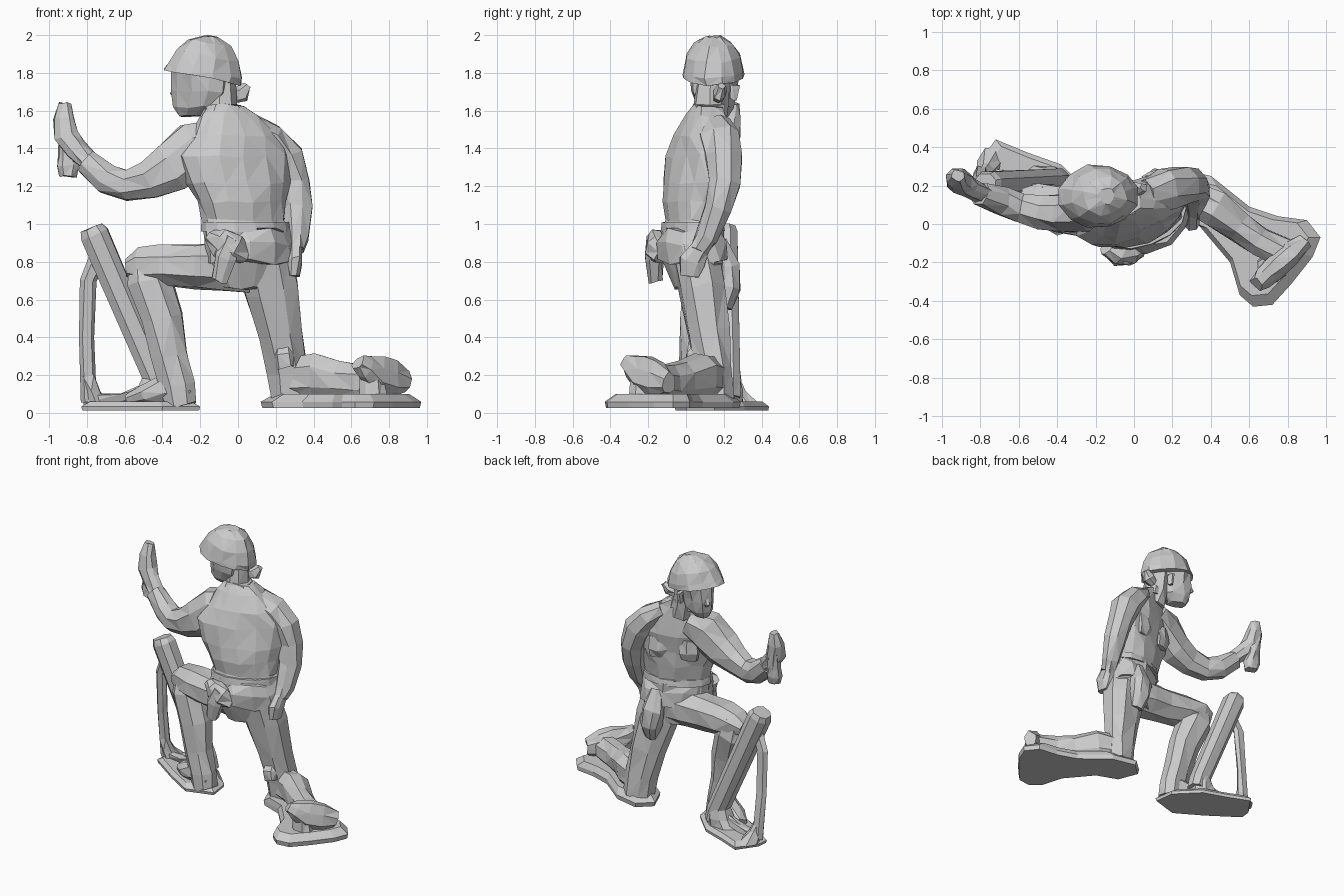
import bpy, bmesh, math, random
from mathutils import Vector
random.seed(4)


def finish(name, bm):
    bmesh.ops.recalc_face_normals(bm, faces=bm.faces)
    me = bpy.data.meshes.new(name)
    bm.to_mesh(me)
    bm.free()
    ob = bpy.data.objects.new(name, me)
    bpy.context.collection.objects.link(ob)
    return ob


def loft(name, rings, n=8, u=(0, 1, 0), axis=None, power=0.9, jitter=0.008):
    """Flat-faced skin over elliptical rings (x, y, z, radius along u, other radius)."""
    bm = bmesh.new()
    pts = [Vector(r[:3]) for r in rings]
    loops = []
    for i, r in enumerate(rings):
        t = Vector(axis) if axis else pts[min(i + 1, len(pts) - 1)] - pts[max(i - 1, 0)]
        t.normalize()
        a = Vector(u)
        a = (a - t * a.dot(t)).normalized()
        b = t.cross(a)
        loop = []
        for k in range(n):
            w = 2 * math.pi * (k + 0.5) / n
            c, s = math.cos(w), math.sin(w)
            c = math.copysign(abs(c) ** power, c)
            s = math.copysign(abs(s) ** power, s)
            j = Vector([random.uniform(-jitter, jitter) for _ in range(3)])
            loop.append(bm.verts.new(pts[i] + a * c * r[3] + b * s * r[4] + j))
        loops.append(loop)
    for p, q in zip(loops, loops[1:]):
        for k in range(n):
            bm.faces.new((p[k], p[(k + 1) % n], q[(k + 1) % n], q[k]))
    bm.faces.new(loops[0])
    bm.faces.new(loops[-1])
    bmesh.ops.triangulate(bm, faces=[f for f in bm.faces if len(f.verts) == 4])
    return finish(name, bm)


def slab(name, outline, z0, z1, shrink):
    """Ground patch: outline raised with a sloped rim."""
    bm = bmesh.new()
    c = Vector((sum(p[0] for p in outline), sum(p[1] for p in outline))) / len(outline)
    loops = []
    for z, s in ((z0, 0.98), (z0 + (z1 - z0) * 0.45, 1.0), (z1, shrink)):
        loops.append([bm.verts.new((c.x + (p[0] - c.x) * s, c.y + (p[1] - c.y) * s, z))
                      for p in outline])
    n = len(outline)
    for p, q in zip(loops, loops[1:]):
        for k in range(n):
            bm.faces.new((p[k], p[(k + 1) % n], q[(k + 1) % n], q[k]))
    bm.faces.new(loops[0])
    bm.faces.new(loops[-1])
    bmesh.ops.triangulate(bm, faces=[f for f in bm.faces if len(f.verts) > 4])
    return finish(name, bm)


def heading(deg):
    return (math.cos(math.radians(deg)), math.sin(math.radians(deg)), 0)


UP = (0, 0, 1)

# Ground patches
slab("rear_base", [(0.12, 0.2), (0.22, 0.29), (0.4, 0.25), (0.6, 0.09), (0.75, 0.04),
     (0.9, 0.02), (0.97, -0.07), (0.93, -0.17), (0.82, -0.31), (0.72, -0.42), (0.62, -0.43),
     (0.55, -0.37), (0.5, -0.2), (0.34, -0.01), (0.18, 0.05)], 0.025, 0.1, 0.84)
slab("front_base", [(-0.2, 0.0), (-0.4, -0.06), (-0.6, 0.06), (-0.83, 0.22), (-0.82, 0.3),
     (-0.72, 0.44), (-0.55, 0.37), (-0.38, 0.31), (-0.22, 0.15)], 0.012, 0.06, 0.85)

# Torso, shirt hem, belt
loft("torso", [(0.05, 0.05, 0.66, 0.16, 0.1), (0.06, 0.04, 0.8, 0.24, 0.14),
     (0.05, 0.03, 0.95, 0.24, 0.14), (0.03, 0.04, 1.02, 0.23, 0.14),
     (0.02, 0.04, 1.12, 0.25, 0.15), (0.0, 0.05, 1.22, 0.285, 0.15),
     (-0.02, 0.07, 1.36, 0.31, 0.145), (-0.01, 0.085, 1.47, 0.25, 0.125),
     (-0.04, 0.1, 1.57, 0.16, 0.095), (-0.07, 0.11, 1.62, 0.11, 0.08)],
     14, heading(20), UP, 0.95, 0.01)
loft("shirt_hem", [(0.06, 0.035, 0.8, 0.25, 0.165), (0.06, 0.025, 0.9, 0.25, 0.17),
     (0.05, 0.03, 0.97, 0.235, 0.15)], 12, heading(22), UP, 0.95, 0.015)
loft("belt", [(0.04, 0.035, 0.96, 0.245, 0.155), (0.04, 0.035, 1.01, 0.24, 0.15)],
     14, heading(20), UP, 0.95, 0.003)
loft("collar", [(-0.07, 0.11, 1.57, 0.13, 0.1), (-0.08, 0.115, 1.63, 0.1, 0.085)],
     10, heading(15), UP)
for side, x, y in (("left", -0.13, 0.15), ("right", 0.08, 0.21)):
    loft(side + "_chest_pocket", [(x, y, 1.18, 0.06, 0.02), (x, y, 1.24, 0.075, 0.04),
         (x, y, 1.33, 0.07, 0.03)], 6, heading(15), UP)

# Gear at the waist
loft("back_pouch", [(0.03, -0.12, 0.83, 0.05, 0.05), (-0.02, -0.15, 0.87, 0.07, 0.065),
     (-0.09, -0.15, 0.9, 0.08, 0.065), (-0.14, -0.12, 0.94, 0.04, 0.04)], 8, UP)
loft("back_holster", [(-0.03, -0.16, 0.92, 0.045, 0.05), (-0.07, -0.17, 0.82, 0.05, 0.06),
     (-0.1, -0.16, 0.7, 0.04, 0.045)])
loft("thigh_bag", [(0.12, 0.17, 0.9, 0.05, 0.05), (0.12, 0.22, 0.77, 0.065, 0.08),
     (0.14, 0.22, 0.66, 0.07, 0.075), (0.15, 0.2, 0.56, 0.04, 0.05)])

# Head and helmet
face = heading(150)
loft("neck", [(-0.06, 0.11, 1.5, 0.1, 0.1), (-0.09, 0.13, 1.62, 0.09, 0.085),
     (-0.1, 0.14, 1.76, 0.09, 0.085)], 8, face, UP)
loft("head", [(-0.25, 0.175, 1.57, 0.07, 0.05), (-0.22, 0.16, 1.62, 0.13, 0.085),
     (-0.2, 0.15, 1.7, 0.16, 0.1), (-0.19, 0.15, 1.82, 0.165, 0.12)], 10, face, UP)
loft("nose", [(-0.31, 0.215, 1.75, 0.02, 0.015), (-0.33, 0.225, 1.69, 0.03, 0.022),
     (-0.315, 0.215, 1.66, 0.015, 0.015)], 6, face, UP, jitter=0.002)
loft("ear", [(-0.13, 0.25, 1.66, 0.02, 0.015), (-0.13, 0.255, 1.74, 0.03, 0.02)], 6)
tilt = Vector((0.2, 0, 1)).normalized()
dome = [(0, 0.212, 0.165), (0.04, 0.203, 0.158), (0.12, 0.175, 0.142),
        (0.185, 0.115, 0.1), (0.22, 0.04, 0.04)]
loft("helmet", [(*(Vector((-0.187, 0.145, 1.775)) + tilt * h), a, b) for h, a, b in dome],
     12, (1, 0, 0), tilt, 1.0)
loft("strap_end", [(-0.04, 0.17, 1.67, 0.03, 0.04), (0.02, 0.18, 1.69, 0.035, 0.05),
     (0.05, 0.19, 1.73, 0.02, 0.025)], 6)

# Raised arm with a shell in the hand
loft("left_arm", [(-0.1, 0.09, 1.45, 0.11, 0.11), (-0.22, 0.065, 1.4, 0.115, 0.155),
     (-0.35, 0.055, 1.295, 0.105, 0.135), (-0.47, 0.06, 1.23, 0.09, 0.105),
     (-0.59, 0.085, 1.205, 0.085, 0.09), (-0.69, 0.12, 1.24, 0.08, 0.085),
     (-0.8, 0.155, 1.33, 0.065, 0.07)])
loft("left_hand", [(-0.78, 0.155, 1.32, 0.05, 0.055), (-0.855, 0.19, 1.4, 0.05, 0.06),
     (-0.905, 0.22, 1.46, 0.065, 0.07), (-0.92, 0.235, 1.56, 0.055, 0.06),
     (-0.915, 0.25, 1.64, 0.03, 0.03)])
loft("shell", [(-0.9, 0.225, 1.25, 0.04, 0.045), (-0.9, 0.23, 1.31, 0.05, 0.055),
     (-0.905, 0.24, 1.37, 0.045, 0.045), (-0.92, 0.25, 1.52, 0.04, 0.04)])

# Hanging arm
loft("right_arm", [(0.07, 0.15, 1.52, 0.09, 0.06), (0.17, 0.185, 1.45, 0.11, 0.09),
     (0.25, 0.2, 1.35, 0.105, 0.1), (0.3, 0.2, 1.22, 0.09, 0.09),
     (0.315, 0.17, 1.08, 0.08, 0.08), (0.31, 0.11, 0.93, 0.06, 0.06),
     (0.3, 0.07, 0.86, 0.055, 0.05)])
loft("right_hand", [(0.3, 0.08, 0.88, 0.05, 0.045), (0.3, 0.03, 0.8, 0.075, 0.05),
     (0.3, 0.02, 0.72, 0.05, 0.035)])

# Front leg, knee up
loft("front_thigh", [(0.06, 0.05, 0.77, 0.13, 0.14), (-0.06, 0.05, 0.775, 0.13, 0.14),
     (-0.22, 0.05, 0.775, 0.13, 0.125), (-0.4, 0.08, 0.78, 0.125, 0.115),
     (-0.52, 0.11, 0.78, 0.105, 0.1), (-0.59, 0.12, 0.77, 0.065, 0.055)])
loft("front_shin", [(-0.51, 0.11, 0.83, 0.08, 0.07), (-0.47, 0.1, 0.7, 0.115, 0.125),
     (-0.4, 0.07, 0.5, 0.1, 0.12), (-0.365, 0.05, 0.3, 0.085, 0.105),
     (-0.32, 0.045, 0.15, 0.085, 0.1), (-0.3, 0.045, 0.035, 0.09, 0.09)], axis=(0.25, 0, -1))
loft("front_boot", [(-0.26, 0.045, 0.09, 0.07, 0.05), (-0.36, 0.06, 0.14, 0.08, 0.09),
     (-0.48, 0.11, 0.1, 0.08, 0.06), (-0.58, 0.16, 0.07, 0.05, 0.035)])

# Rear leg, kneeling
loft("rear_thigh", [(0.13, 0.05, 0.87, 0.13, 0.15), (0.18, 0.085, 0.65, 0.125, 0.155),
     (0.225, 0.12, 0.42, 0.115, 0.13), (0.26, 0.15, 0.22, 0.1, 0.11),
     (0.28, 0.16, 0.07, 0.1, 0.105)])
loft("rear_shin", [(0.24, 0.17, 0.18, 0.11, 0.085), (0.42, 0.08, 0.19, 0.13, 0.095),
     (0.54, -0.01, 0.17, 0.11, 0.08), (0.65, -0.09, 0.16, 0.1, 0.075),
     (0.78, -0.15, 0.16, 0.1, 0.08)], 8, UP)
loft("rear_boot", [(0.89, -0.09, 0.16, 0.06, 0.04), (0.81, -0.15, 0.18, 0.1, 0.065),
     (0.73, -0.22, 0.2, 0.105, 0.065), (0.67, -0.28, 0.245, 0.065, 0.055),
     (0.64, -0.31, 0.27, 0.035, 0.04)], 8, UP)
loft("rear_boot_support", [(0.71, -0.23, 0.08, 0.08, 0.08), (0.71, -0.23, 0.2, 0.06, 0.07)],
     axis=UP)
loft("knee_patch", [(0.25, 0.05, 0.24, 0.05, 0.05), (0.24, 0.05, 0.31, 0.05, 0.055),
     (0.235, 0.07, 0.36, 0.035, 0.04)], 6)

# Launch tube with its stand
loft("launch_tube", [(-0.775, 0.2, 0.98, 0.065, 0.065), (-0.76, 0.2, 0.945, 0.08, 0.08),
     (-0.42, 0.22, 0.16, 0.07, 0.075), (-0.4, 0.22, 0.08, 0.07, 0.07)], 8, jitter=0.003)
loft("stand_leg", [(-0.74, 0.2, 0.82, 0.03, 0.045), (-0.79, 0.215, 0.7, 0.03, 0.045),
     (-0.8, 0.24, 0.4, 0.025, 0.04), (-0.79, 0.27, 0.06, 0.04, 0.045)], 6, jitter=0.004)
loft("stand_foot", [(-0.745, 0.31, 0.035, 0.09, 0.07), (-0.77, 0.275, 0.11, 0.05, 0.045),
     (-0.79, 0.25, 0.2, 0.025, 0.03)], 7, axis=UP)
loft("tube_footing", [(-0.48, 0.22, 0.04, 0.09, 0.14), (-0.45, 0.22, 0.12, 0.08, 0.09),
     (-0.43, 0.22, 0.2, 0.06, 0.07)], 8, axis=UP)
loft("ground_strut", [(-0.79, 0.27, 0.07, 0.03, 0.03), (-0.62, 0.24, 0.08, 0.035, 0.03),
     (-0.45, 0.22, 0.13, 0.04, 0.04)], 6)
